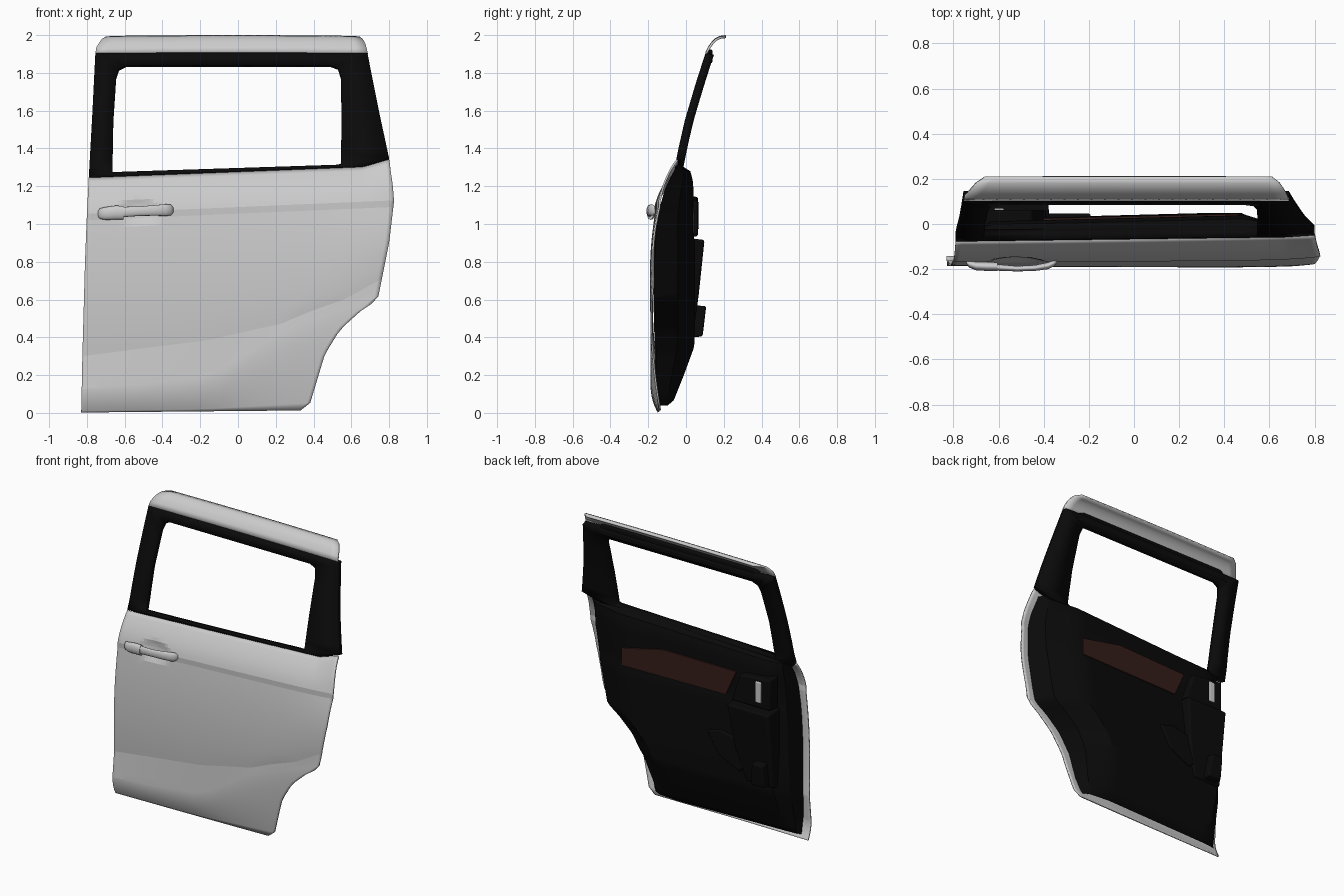
import bpy, bmesh, math

if "Cube" in bpy.data.objects:
    bpy.data.objects.remove(bpy.data.objects["Cube"])

def material(name, rgb):
    m = bpy.data.materials.new(name)
    m.diffuse_color = (*rgb, 1)
    m.use_nodes = True
    m.node_tree.nodes["Principled BSDF"].inputs["Base Color"].default_value = m.diffuse_color
    return m

BLACK = material("black_trim", (0.003, 0.003, 0.003))
MAROON = material("maroon_trim", (0.035, 0.012, 0.010))

def interp(table, v):
    if v <= table[0][0]:
        return table[0][1]
    for (a, p), (b, q) in zip(table, table[1:]):
        if v <= b:
            return p + (q - p) * (v - a) / (b - a)
    return table[-1][1]

def lerp(a, b, s):
    return a + (b - a) * s

def finish(name, bm, mat=None, thick=0, bevel=0, angle=30):
    me = bpy.data.meshes.new(name)
    bm.to_mesh(me)
    bm.free()
    ob = bpy.data.objects.new(name, me)
    bpy.context.collection.objects.link(ob)
    if mat:
        me.materials.append(mat)
    if thick:
        m = ob.modifiers.new("thickness", 'SOLIDIFY')
        m.thickness, m.offset = thick, -1
    if bevel:
        m = ob.modifiers.new("bevel", 'BEVEL')
        m.width, m.segments = bevel, 3
    bpy.ops.object.select_all(action='DESELECT')
    ob.select_set(True)
    bpy.context.view_layer.objects.active = ob
    bpy.ops.object.shade_smooth_by_angle(angle=math.radians(angle))
    return ob

def grid(name, rows, flip=False, **kw):
    """Sheet through rows of points; faces the front unless flipped."""
    bm = bmesh.new()
    vs = [[bm.verts.new(p) for p in r] for r in rows]
    for a, b in zip(vs, vs[1:]):
        for j in range(len(a) - 1):
            q = [a[j], a[j + 1], b[j + 1], b[j]]
            bm.faces.new(q[::-1] if flip else q)
    bmesh.ops.remove_doubles(bm, verts=bm.verts, dist=1e-5)
    return finish(name, bm, **kw)

def prism(name, outline, y0, y1, taper=0.95, **kw):
    """xz outline raised from y0 to y1(x, z), shrinking towards the tip."""
    cx = sum(p[0] for p in outline) / len(outline)
    cz = sum(p[1] for p in outline) / len(outline)
    bm = bmesh.new()
    a = [bm.verts.new((x, y0, z)) for x, z in outline]
    b = [bm.verts.new((lerp(cx, x, taper), y1(x, z), lerp(cz, z, taper))) for x, z in outline]
    bm.faces.new(a)
    bm.faces.new(b[::-1])
    for i in range(len(a)):
        k = (i + 1) % len(a)
        bm.faces.new((a[i], b[i], b[k], a[k]))
    bmesh.ops.recalc_face_normals(bm, faces=bm.faces)
    return finish(name, bm, **kw)

def sweep(name, sections, n=20, **kw):
    """Elliptical sections (x, y, z, ry, rz) lofted along x."""
    bm = bmesh.new()
    rings = []
    for x, y, z, ry, rz in sections:
        rings.append([bm.verts.new((x, y + ry * math.cos(k * math.tau / n), z + rz * math.sin(k * math.tau / n)))
                      for k in range(n)])
    for a, b in zip(rings, rings[1:]):
        for i in range(n):
            bm.faces.new((a[i], a[(i + 1) % n], b[(i + 1) % n], b[i]))
    bm.faces.new(rings[0])
    bm.faces.new(rings[-1])
    bmesh.ops.recalc_face_normals(bm, faces=bm.faces)
    return finish(name, bm, **kw)

# Door outline: left and right edge by height
LEFT = [(0, -.83), (.3, -.824), (.8, -.81), (1.05, -.80), (1.25, -.79)]
RIGHT = [(.012, .33), (.045, .38), (.31, .46), (.44, .54), (.54, .65), (.60, .74),
         (.9, .80), (1.12, .826), (1.2, .82), (1.34, .80)]

# Outer skin: feature lines (height along the door) with depth at left and right
LINES = [
    ([(0, .002), (1, .013)], -.150, -.150),
    ([(0, .125), (.25, .15), (.5, .195), (.6, .25), (.8, .45), (1, .66)], -.186, -.194),
    ([(0, .30), (.5, .385), (.75, .47), (1, .71)], -.172, -.194),
    ([(0, 1.02), (1, 1.09)], -.167, -.167),
    ([(0, 1.055), (1, 1.125)], -.169, -.167),
    ([(0, 1.245), (.91, 1.302), (1, 1.343)], -.078, -.058),
]
BULGE = [.008, 0, .017, 0, .014]
COUNT = [16, 4, 16, 3, 9]
COLS = 70
ROLL = [(.55, 0), (.8, .012), (1.15, .015), (1.3, 0)]     # right edge rolls inwards

def skin_point(k, s, t):
    (la, a0, a1), (lb, b0, b1) = LINES[k], LINES[k + 1]
    z = lerp(interp(la, t), interp(lb, t), s)
    x = lerp(interp(LEFT, z), interp(RIGHT, z), t)
    bulge = BULGE[k] + (.010 * t if k == 0 else 0)
    y = lerp(lerp(a0, a1, t), lerp(b0, b1, t), s) - bulge * 4 * s * (1 - s)
    y += .008 * t * t + interp(ROLL, z) * t ** 14
    r = ((x + .52) / .13) ** 2 + ((z - 1.065) / .07) ** 2
    if r < 1:                                   # finger dish behind the handle
        y += .022 * (1 - r)
    return (x, y, z)

rows = []
for k, n in enumerate(COUNT):
    for i in range(n + (k == len(COUNT) - 1)):
        rows.append([skin_point(k, i / n, j / COLS) for j in range(COLS + 1)])
grid("outer_skin", rows, thick=.01, angle=6)

# Window frame: matching inner and outer loops
FRAME_Y = [(1.24, -.080), (1.3, -.060), (1.4, -.04), (1.55, -.006), (1.75, .053), (1.91, .105)]
PAIRS = [(-.79, 1.247, -.665, 1.275), (-.772, 1.57, -.66, 1.55), (-.758, 1.85, -.645, 1.78),
         (-.755, 1.907, -.63, 1.825), (-.70, 1.909, -.59, 1.845), (.62, 1.909, .49, 1.845),
         (.685, 1.907, .53, 1.83), (.70, 1.83, .545, 1.78), (.75, 1.58, .548, 1.55),
         (.80, 1.348, .545, 1.32), (.66, 1.304, .53, 1.314), (-.79, 1.247, -.665, 1.275)]
inner, outer = [], []
for a, b in zip(PAIRS, PAIRS[1:]):
    for i in range(5):
        ox, oz, ix, iz = [lerp(p, q, i / 4) for p, q in zip(a, b)]
        outer.append((ox, interp(FRAME_Y, oz), oz))
        inner.append((ix, interp(FRAME_Y, iz), iz))
grid("window_frame", [inner, outer], mat=BLACK, thick=.045)

# Curved roof rail above the window
CAP = [(1.905, .102, -.755, .687), (1.935, .117, -.75, .68), (1.96, .135, -.735, .672),
       (1.98, .155, -.72, .66), (1.992, .18, -.70, .645), (1.996, .21, -.66, .61)]
grid("roof_rail", [[(lerp(a, b, j / 24), y, z + .004 * math.sin(math.pi * j / 24))
                    for j in range(25)] for z, y, a, b in CAP], thick=.012)
prism("header_trim", [(-.70, 1.85), (-.64, 1.925), (.56, 1.925), (.62, 1.85)], .115,
      lambda x, z: .14, mat=BLACK, bevel=.008)

# Inner trim panel, wrapping back to the skin at its border
SKIN_Y = [(0, -.145), (.15, -.176), (.7, -.190), (.9, -.184), (1.05, -.164), (1.15, -.132), (1.25, -.074)]
TRIM_Y = [(.04, -.125), (.05, -.10), (.08, -.088), (.2, -.04), (.35, .015), (.5, .02), (.9, .02),
          (.95, .008), (1.12, .010), (1.18, .010), (1.22, .0), (1.25, -.01), (1.265, -.055)]
WEIGHT = [(0, 0), (.02, .6), (.08, 1), (.82, 1), (.96, .55), (1, 0)]
us = [0, .02, .05] + [.08 + .74 * i / 16 for i in range(17)] + [.87, .92, .96, .985, 1]
rows = []
for i in range(46):
    z0 = .04 + 1.225 * i / 45
    row = []
    for u in us:
        z = z0 + (.055 * u * max(0, (z0 - .9) / .365))
        x = lerp(interp(LEFT, z) + .045, interp(RIGHT, z) - .05, u)
        edge = interp(SKIN_Y, z0) + .015 + .006 * u
        row.append((x, lerp(edge, interp(TRIM_Y, z0) + .035 * u, interp(WEIGHT, u)), z))
    rows.append(row)
grid("inner_trim_panel", rows, flip=True, mat=BLACK)

# Maroon armrest insert
prism("armrest_insert", [(.47, .94), (.47, 1.06), (.15, 1.13), (-.41, 1.12), (-.33, .94)],
      -.02, lambda x, z: .035 + .022 * x, taper=.98, mat=MAROON, bevel=.003)

# Pull housing, latch surround and grey inner handle
prism("pull_housing", [(-.70, .38), (-.70, .93), (-.37, .93), (-.41, .62), (-.48, .38)],
      -.03, lambda x, z: interp([(.38, .035), (.6, .065), (.93, .098)], z), mat=BLACK, bevel=.012)
prism("latch_surround", [(-.69, .93), (-.69, 1.15), (-.45, 1.13), (-.38, .93)],
      -.02, lambda x, z: .063, mat=BLACK, bevel=.01)
prism("inner_handle", [(-.62, .97), (-.62, 1.12), (-.575, 1.12), (-.575, .97)],
      .04, lambda x, z: .07, bevel=.005)

# Grip bulge and lozenge pocket on the lower trim
prism("grip_bulge", [(-.66, .40), (-.66, .57), (-.57, .57), (-.55, .40)],
      .02, lambda x, z: interp([(.4, .088), (.57, .107)], z), mat=BLACK, bevel=.012)
prism("lozenge_pocket", [(-.18, .67), (-.29, .70), (-.42, .67), (-.50, .49), (-.44, .44), (-.27, .52)],
      0, lambda x, z: .046, taper=.93, mat=BLACK, bevel=.006)

# Outer handle: grip bar and lock cap
sweep("handle_grip", [(-.63, -.185, 1.062, .014, .026), (-.60, -.193, 1.064, .014, .027),
                      (-.52, -.198, 1.068, .012, .025), (-.44, -.195, 1.072, .013, .028),
                      (-.38, -.185, 1.074, .015, .031), (-.355, -.174, 1.074, .014, .028),
                      (-.341, -.165, 1.074, .006, .012)], angle=45)
sweep("handle_lock_cap", [(-.742, -.170, 1.055, .006, .014), (-.73, -.178, 1.055, .015, .028),
                          (-.70, -.186, 1.056, .019, .034), (-.65, -.188, 1.06, .020, .037),
                          (-.605, -.189, 1.06, .019, .036)], angle=45)
